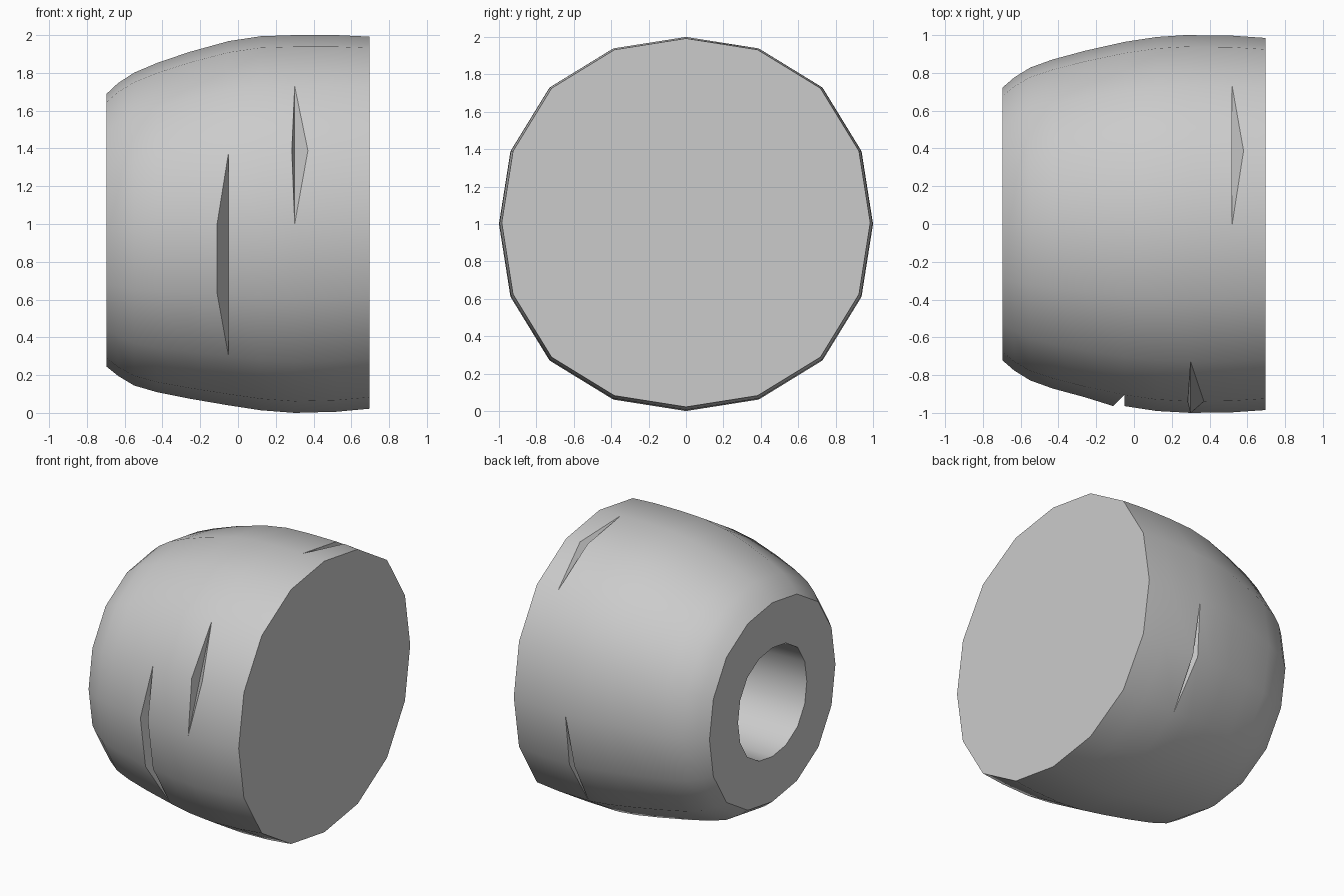
import bpy, bmesh
from math import sin, cos, pi, radians
from mathutils import Vector

cube = bpy.data.objects.get("Cube")
if cube:
    bpy.data.objects.remove(cube, do_unlink=True)

SIDES = 16
# outer profile along x: (x, radius, axis height)
PROFILE = [(-.695, .723, .967), (-.635, .775, .971), (-.55, .828, .973), (-.43, .871, .981),
           (-.26, .917, .993), (-.05, .964, 1.004), (.12, .99, 1.004), (.3, 1, 1),
           (.52, .997, 1.003), (.695, .985, 1.007)]
# cracks: (ring, first step, last step, left gap, right gap); step 0 faces back, steps rise
CRACKS = [(5, 7, 10, .06, 0), (7, 6, 8, .015, .07),
          (8, 2, 4, 0, .06), (7, -2, 0, .03, .01)]

mat = bpy.data.materials.new("plain grey")
grey = (.6, .6, .6, 1)
mat.diffuse_color = grey
mat.use_nodes = True
bsdf = mat.node_tree.nodes["Principled BSDF"]
bsdf.inputs["Base Color"].default_value = grey
bsdf.inputs["Roughness"].default_value = .7

bm = bmesh.new()


def ring(x, r, zc):
    """Loop around x, bulging slightly on the diagonals."""
    verts = []
    for i in range(SIDES):
        a = 2 * pi * i / SIDES
        b = r * (1 + .032 * sin(2 * a) ** 2)
        verts.append(bm.verts.new((x, b * cos(a), zc + b * sin(a))))
    return verts


def join(a, b):
    for i in range(SIDES):
        j = (i + 1) % SIDES
        bm.faces.new((a[i], a[j], b[j], b[i]))


# each ring has a left-hand and right-hand copy, shared except along a crack
rings = [ring(*p) for p in PROFILE]
for i in (-3, -2, -1, 0, 1):
    rings[7][i].co.x -= .03
right = [list(r) for r in rings]
left = [list(r) for r in rings]
crack_faces = []
for k, first, last, gap_l, gap_r in CRACKS:
    mids = range(first + 1, last)
    for side, gap in ((left, -gap_l), (right, gap_r)):
        for i in mids:
            co = rings[k][i].co + Vector((gap, 0, 0))
            side[k][i % SIDES] = bm.verts.new(co)
        crack_faces.append([rings[k][first]] + [side[k][i % SIDES] for i in mids]
                           + [rings[k][last]])
    for i in mids:
        bm.verts.remove(rings[k][i])

# outer wall and crack walls
for k in range(len(rings) - 1):
    join(right[k], left[k + 1])
for f in crack_faces:
    bm.faces.new(f)

# closed end
bm.faces.new(right[-1])

# open end: flat rim, then a blind bore
mouth = ring(-.695, .395, .967)
floor = ring(.3, .37, .967)
join(left[0], mouth)
join(mouth, floor)
bm.faces.new(floor)
bmesh.ops.recalc_face_normals(bm, faces=bm.faces)

mesh = bpy.data.meshes.new("cracked_barrel")
bm.to_mesh(mesh)
bm.free()
mesh.materials.append(mat)
barrel = bpy.data.objects.new("cracked_barrel", mesh)
bpy.context.collection.objects.link(barrel)
bpy.context.view_layer.objects.active = barrel
barrel.select_set(True)
bpy.ops.object.shade_smooth_by_angle(angle=radians(30))
